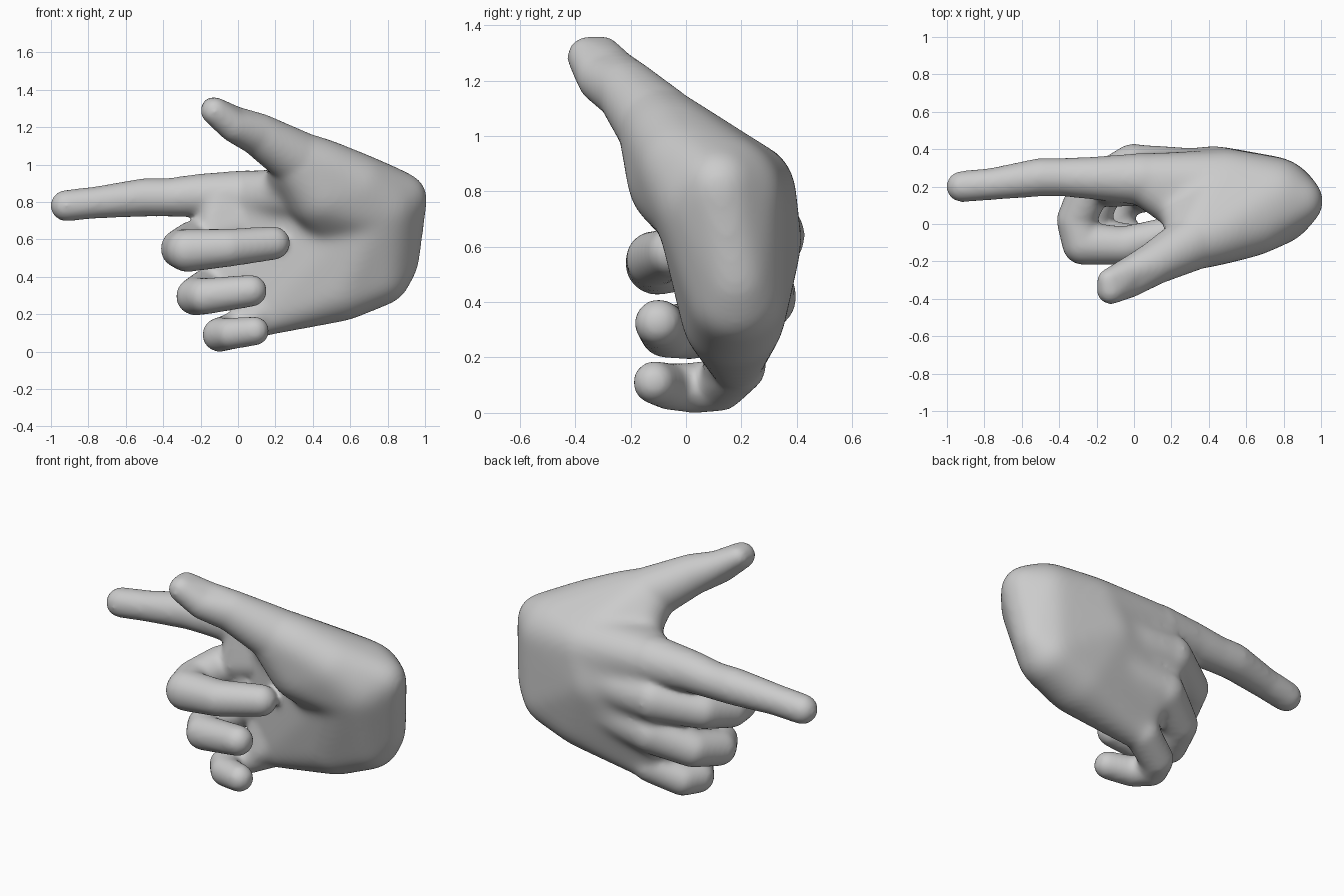
import bpy, bmesh
from mathutils import Matrix

cube = bpy.data.objects.get("Cube")
if cube:
    bpy.data.objects.remove(cube, do_unlink=True)

skin = bpy.data.materials.new("plain_grey")
skin.use_nodes = True
GREY = (0.6, 0.6, 0.6, 1)
skin.diffuse_color = GREY
skin.node_tree.nodes["Principled BSDF"].inputs["Base Color"].default_value = GREY


def hull(target, balls):
    """Add to target the convex skin stretched around balls (x, y, z, radius)."""
    part = bmesh.new()
    for x, y, z, r in balls:
        bmesh.ops.create_icosphere(part, subdivisions=4, radius=r,
                                   matrix=Matrix.Translation((x, y, z)))
    points = [v.co.copy() for v in part.verts]
    part.clear()
    for p in points:
        part.verts.new(p)
    result = bmesh.ops.convex_hull(part, input=part.verts)
    loose = [g for g in result["geom_interior"] if isinstance(g, bmesh.types.BMVert)]
    bmesh.ops.delete(part, geom=loose, context='VERTS')
    bmesh.ops.recalc_face_normals(part, faces=part.faces)
    mesh = bpy.data.meshes.new("piece")
    part.to_mesh(mesh)
    part.free()
    target.from_mesh(mesh)
    bpy.data.meshes.remove(mesh)


def finger(target, joints):
    """Tapered segments from joint to joint."""
    for pair in zip(joints, joints[1:]):
        hull(target, pair)


def fused(name, bm, voxel, rounds):
    """Object whose overlapping pieces melt into one soft surface."""
    mesh = bpy.data.meshes.new(name)
    bm.to_mesh(mesh)
    bm.free()
    mesh.materials.append(skin)
    obj = bpy.data.objects.new(name, mesh)
    bpy.context.collection.objects.link(obj)
    fuse = obj.modifiers.new("fuse", 'REMESH')
    fuse.mode = 'VOXEL'
    fuse.voxel_size = voxel
    fuse.use_smooth_shade = True
    soften = obj.modifiers.new("soften", 'SMOOTH')
    soften.factor = 0.5
    soften.iterations = rounds
    return obj


# Landmarks shared by several parts
wrist_top = (0.875, 0.12, 0.82, 0.14)
wrist_low = (0.84, 0.18, 0.48, 0.13)
wrist_mid = (0.74, 0.12, 0.77, 0.24)
back_top = (0.5, 0.21, 0.79, 0.19)
index_knuckle = (0.05, 0.24, 0.83, 0.14)
middle_knuckle = (0.0, 0.30, 0.64, 0.13)
ring_knuckle = (0.03, 0.275, 0.42, 0.125)
little_knuckle = (0.1, 0.19, 0.17, 0.1)
thumb_base = (0.31, -0.1, 1.035, 0.15)

# Palm, heel and back of the hand
palm = bmesh.new()
hull(palm, [wrist_top, wrist_low, wrist_mid, back_top,
            (0.75, 0.18, 0.42, 0.18), (0.55, 0.17, 0.35, 0.19),
            (0.42, 0.24, 0.62, 0.18), (0.08, 0.22, 0.8, 0.13),
            (0.04, 0.24, 0.62, 0.125), (0.07, 0.22, 0.4, 0.12),
            (0.14, 0.18, 0.18, 0.1)])
for x, y, z, r in (index_knuckle, middle_knuckle, ring_knuckle, little_knuckle):
    hull(palm, [(x, y, z, r), (x + 0.3, y - 0.02, z * 0.8 + 0.13, r)])

# Thumb mound and web towards the index finger
hull(palm, [thumb_base, wrist_top, wrist_mid, (0.45, -0.025, 0.84, 0.19),
            (0.45, -0.05, 0.97, 0.17), (0.63, 0.01, 0.88, 0.185),
            (0.48, 0.02, 0.77, 0.17), (0.64, 0.04, 0.76, 0.17), back_top])
hull(palm, [thumb_base, back_top, (0.27, 0.07, 0.88, 0.12)])
hull(palm, [index_knuckle, back_top, (0.26, 0.08, 0.84, 0.13)])

# Melt the palm thoroughly before the fingers join it
palm_obj = fused("palm", palm, 0.018, 28)
soft_palm = bpy.data.meshes.new_from_object(
    palm_obj.evaluated_get(bpy.context.evaluated_depsgraph_get()))
bpy.data.objects.remove(palm_obj, do_unlink=True)
hand = bmesh.new()
hand.from_mesh(soft_palm)
bpy.data.meshes.remove(soft_palm)

# Thumb, flattened towards the tip
thumb_root = (0.11, -0.21, 1.16, 0.115)
thumb_middle = [(-0.02, -0.305, 1.205, 0.088), (-0.02, -0.255, 1.23, 0.083)]
thumb_tip = [(-0.125, -0.355, 1.285, 0.075), (-0.135, -0.3, 1.3, 0.062)]
finger(hand, [thumb_base, thumb_root])
hull(hand, [thumb_root] + thumb_middle)
hull(hand, thumb_middle + thumb_tip)

# Pointing index finger
finger(hand, [index_knuckle, (-0.2, 0.245, 0.835, 0.116), (-0.37, 0.25, 0.824, 0.103),
              (-0.5, 0.25, 0.824, 0.103), (-0.75, 0.215, 0.798, 0.086),
              (-0.92, 0.2, 0.78, 0.084)])

# Curled middle, ring and little fingers
finger(hand, [middle_knuckle, (-0.24, 0.18, 0.59, 0.11), (-0.31, 0.02, 0.55, 0.105),
              (-0.27, -0.105, 0.54, 0.115), (-0.05, -0.115, 0.555, 0.102),
              (0.19, -0.05, 0.58, 0.09)])
finger(hand, [ring_knuckle, (-0.17, 0.18, 0.335, 0.105), (-0.23, 0.02, 0.295, 0.102),
              (-0.18, -0.07, 0.295, 0.098), (0.07, -0.1, 0.325, 0.086)])
finger(hand, [little_knuckle, (-0.06, 0.12, 0.1, 0.095), (-0.1, 0.03, 0.09, 0.092),
              (-0.04, -0.06, 0.095, 0.085), (0.09, -0.115, 0.11, 0.078)])

# Webs between the finger roots
hull(hand, [(-0.1, 0.22, 0.8, 0.11), (-0.13, 0.19, 0.64, 0.1), (0.1, 0.2, 0.7, 0.1)])
hull(hand, [(-0.07, 0.2, 0.56, 0.09), (-0.06, 0.19, 0.38, 0.09), (0.12, 0.19, 0.45, 0.1)])
hull(hand, [(0.04, 0.18, 0.34, 0.08), (0.05, 0.14, 0.16, 0.08), (0.18, 0.17, 0.25, 0.1)])

fused("pointing_hand", hand, 0.013, 20)
